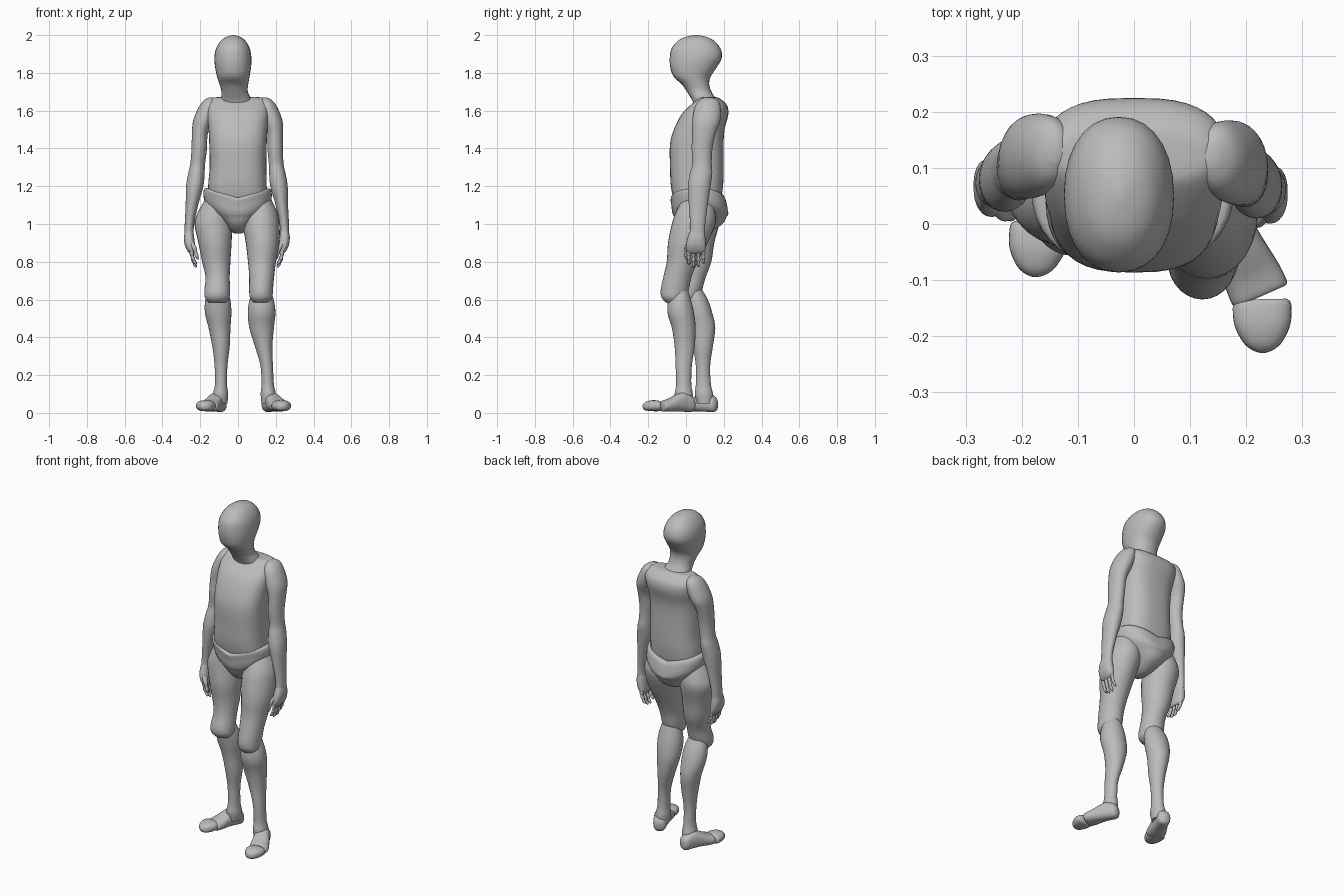
import bpy, bmesh, math
from mathutils import Matrix, Vector

cube = bpy.data.objects.get("Cube")
if cube:
    bpy.data.objects.remove(cube, do_unlink=True)

clay = bpy.data.materials.new("clay_grey")
clay.use_nodes = True
COL = (0.5, 0.5, 0.5, 1)
clay.diffuse_color = COL
clay.node_tree.nodes["Principled BSDF"].inputs["Base Color"].default_value = COL


def spline(keys, steps):
    """Smooth in-between rings through the key rings."""
    k = [Vector(r) for r in keys]
    out = []
    for i in range(len(k) - 1):
        a, b, c, d = k[max(i - 1, 0)], k[i], k[i + 1], k[min(i + 2, len(k) - 1)]
        for j in range(steps):
            t = j / steps
            p = b * 2 + (c - a) * t + (a * 2 - b * 5 + c * 4 - d) * t**2 + (b * 3 - a - c * 3 + d) * t**3
            out.append(p / 2)
    return out + [k[-1]]


def loft(name, keys, power=2.0, seg=28, steps=4, matrix=None, tweak=None):
    """Skin rings given as (height, centre x, centre y, half width, half depth)."""
    bm = bmesh.new()
    rings = []
    for z, cx, cy, rx, ry in spline(keys, steps):
        ring = []
        for i in range(seg):
            a = math.tau * i / seg
            c, s = math.cos(a), math.sin(a)
            co = Vector((cx + max(rx, .002) * math.copysign(abs(c) ** (2 / power), c),
                         cy + max(ry, .002) * math.copysign(abs(s) ** (2 / power), s), z))
            ring.append(bm.verts.new(tweak(co) if tweak else co))
        rings.append(ring)
    for r, q in zip(rings, rings[1:]):
        for i in range(seg):
            j = (i + 1) % seg
            bm.faces.new((r[i], r[j], q[j], q[i]))
    bm.faces.new(rings[0][::-1])
    bm.faces.new(rings[-1])
    if matrix:
        bm.transform(matrix)
    bmesh.ops.recalc_face_normals(bm, faces=bm.faces)
    me = bpy.data.meshes.new(name)
    bm.to_mesh(me)
    bm.free()
    me.materials.append(clay)
    ob = bpy.data.objects.new(name, me)
    bpy.context.collection.objects.link(ob)
    bpy.ops.object.select_all(action='DESELECT')
    ob.select_set(True)
    bpy.context.view_layer.objects.active = ob
    bpy.ops.object.shade_smooth_by_angle(angle=math.radians(50))
    return ob


def along(start, end):
    """Frame on the floor whose z runs from start to end and y points up."""
    d = Vector((end[0] - start[0], end[1] - start[1], 0)).normalized()
    side = Vector((0, 0, 1)).cross(d)
    m = Matrix((side, (0, 0, 1), d)).transposed().to_4x4()
    m.translation = (start[0], start[1], 0)
    return m


# Head and neck
loft("head_and_neck", [
    (1.60, -.005, .11, .08, .06), (1.65, -.008, .10, .082, .065), (1.70, -.018, .07, .070, .065),
    (1.74, -.022, .05, .076, .073), (1.78, -.025, .032, .086, .098), (1.83, -.026, .04, .095, .123),
    (1.88, -.027, .052, .098, .138), (1.93, -.027, .053, .089, .129), (1.97, -.026, .053, .065, .095),
    (1.99, -.025, .053, .038, .058), (2.0, -.025, .053, .008, .012)], power=2.2)

# Torso
loft("torso", [
    (1.04, 0, .06, .11, .09), (1.12, 0, .06, .152, .122), (1.2, -.003, .058, .155, .138),
    (1.3, 0, .0575, .150, .142), (1.42, 0, .057, .152, .142), (1.5, 0, .07, .156, .134),
    (1.58, 0, .10, .163, .124), (1.63, 0, .12, .162, .096), (1.665, 0, .123, .140, .055),
    (1.672, 0, .123, .1, .03)], power=2.8, seg=40)


# Pelvis with a rim that dips in the middle
def dip(co):
    w = max(0, min(1, (co.z - 1.04) / .08))
    co.z -= .055 * w * max(0, 1 - abs(co.x) / .17)
    return co


loft("pelvis", [
    (.95, .0, .06, .02, .035), (.965, 0, .065, .045, .07), (1.0, 0, .075, .075, .118),
    (1.05, 0, .077, .125, .142), (1.10, 0, .076, .168, .148), (1.15, -.002, .07, .181, .147),
    (1.185, -.003, .062, .175, .143), (1.195, -.003, .06, .15, .12)], power=2.3, seg=40, tweak=dip)

# Arms, hands and fingers
ARM = [(1.67, .14, .12, .012, .02), (1.655, .147, .12, .034, .05), (1.62, .157, .115, .05, .068),
       (1.55, .182, .108, .053, .074), (1.48, .197, .095, .042, .062), (1.4, .197, .085, .041, .055),
       (1.32, .202, .085, .039, .051), (1.27, .208, .08, .043, .059), (1.2, .217, .07, .046, .060),
       (1.1, .232, .065, .033, .050), (1.0, .245, .062, .025, .040), (.95, .247, .06, .024, .040)]
HAND = [(.97, .247, .06, .02, .036), (.93, .247, .056, .027, .046), (.89, .243, .053, .027, .052),
        (.86, .236, .053, .021, .050), (.845, .232, .053, .012, .042)]


def arm(side, s, out, dy):
    def place(r):
        z, x, y, rx, ry = r
        return (z, s * (x + out * max(0, min(1, (1.6 - z) / .3))), y + dy, rx, ry)
    loft(side + "_arm", [place(r) for r in ARM])
    loft(side + "_hand", [place(r) for r in HAND], power=2.4)
    for n, y in enumerate((.014, .040, .066, .092)):
        tip = (.785, .770, .772, .790)[n]
        keys = []
        for t, r in ((0, .009), (.2, .011), (.4, .008), (.55, .0105), (.72, .0075), (.88, .0095), (1, .003)):
            z = .86 + (tip - .86) * t
            keys.append(place((z, .234 - .024 * t * t, y, r, r)))
        loft(f"{side}_finger_{n + 1}", keys, seg=12, steps=3)
    loft(side + "_thumb", [place(r) for r in (
        (.905, .235, .02, .012, .014), (.875, .220, .006, .013, .013), (.85, .212, .003, .009, .009),
        (.83, .206, .003, .010, .010), (.81, .20, .005, .003, .003))], seg=12)


arm("left", 1, 0, 0)
arm("right", -1, .012, .012)

# Legs: the left one steps forward
loft("left_thigh", [
    (1.13, .115, .06, .06, .08), (1.06, .122, .05, .088, .105), (1.0, .123, .04, .097, .115),
    (.9, .13, .01, .089, .105), (.8, .127, -.02, .074, .082), (.72, .125, -.045, .066, .075),
    (.65, .122, -.06, .063, .074), (.61, .122, -.067, .059, .062), (.585, .122, -.062, .042, .045)])
loft("left_shin", [
    (.67, .125, -.035, .04, .04), (.6, .125, -.034, .064, .060), (.53, .125, -.028, .073, .070),
    (.45, .125, -.012, .065, .063), (.35, .136, -.007, .046, .053), (.25, .152, -.012, .033, .043),
    (.15, .157, -.012, .033, .040), (.1, .16, -.012, .040, .048), (.05, .16, -.01, .036, .042)])
loft("right_thigh", [
    (1.13, -.115, .07, .06, .08), (1.06, -.123, .072, .09, .100), (1.0, -.130, .07, .100, .105),
    (.9, -.122, .055, .088, .095), (.8, -.115, .052, .075, .082), (.72, -.108, .035, .064, .070),
    (.65, -.11, .015, .068, .070), (.61, -.11, .008, .065, .060), (.585, -.11, .012, .045, .042)])
loft("right_shin", [
    (.67, -.108, .035, .045, .04), (.6, -.107, .055, .066, .060), (.53, -.105, .073, .070, .066),
    (.45, -.098, .09, .058, .065), (.35, -.09, .09, .046, .052), (.25, -.09, .090, .034, .038),
    (.15, -.09, .092, .032, .040), (.1, -.092, .095, .040, .048), (.05, -.092, .1, .036, .042)])

# Feet, each with a separate rounded toe cap
FOOT = [(0, 0, .045, .012, .018), (.015, 0, .046, .034, .040), (.06, 0, .058, .040, .052),
        (.10, 0, .054, .045, .046), (.15, 0, .041, .052, .034), (.183, 0, .036, .053, .028),
        (.190, 0, .035, .047, .023)]
TOE = [(0, 0, .036, .044, .022), (.01, 0, .037, .052, .028), (.045, 0, .038, .050, .029),
       (.075, 0, .036, .036, .024), (.09, 0, .034, .020, .016), (.096, 0, .034, .004, .004)]
for side, heel, ball, toe, tip in (
        ("left", (.15, .045), (.225, -.125), (.228, -.134), (.230, -.23)),
        ("right", (-.085, .165), (-.160, -.01), (-.168, .001), (-.178, -.093))):
    loft(side + "_foot", FOOT, power=2.4, matrix=along(heel, ball))
    loft(side + "_toe_cap", TOE, power=2.4, matrix=along(toe, tip))
